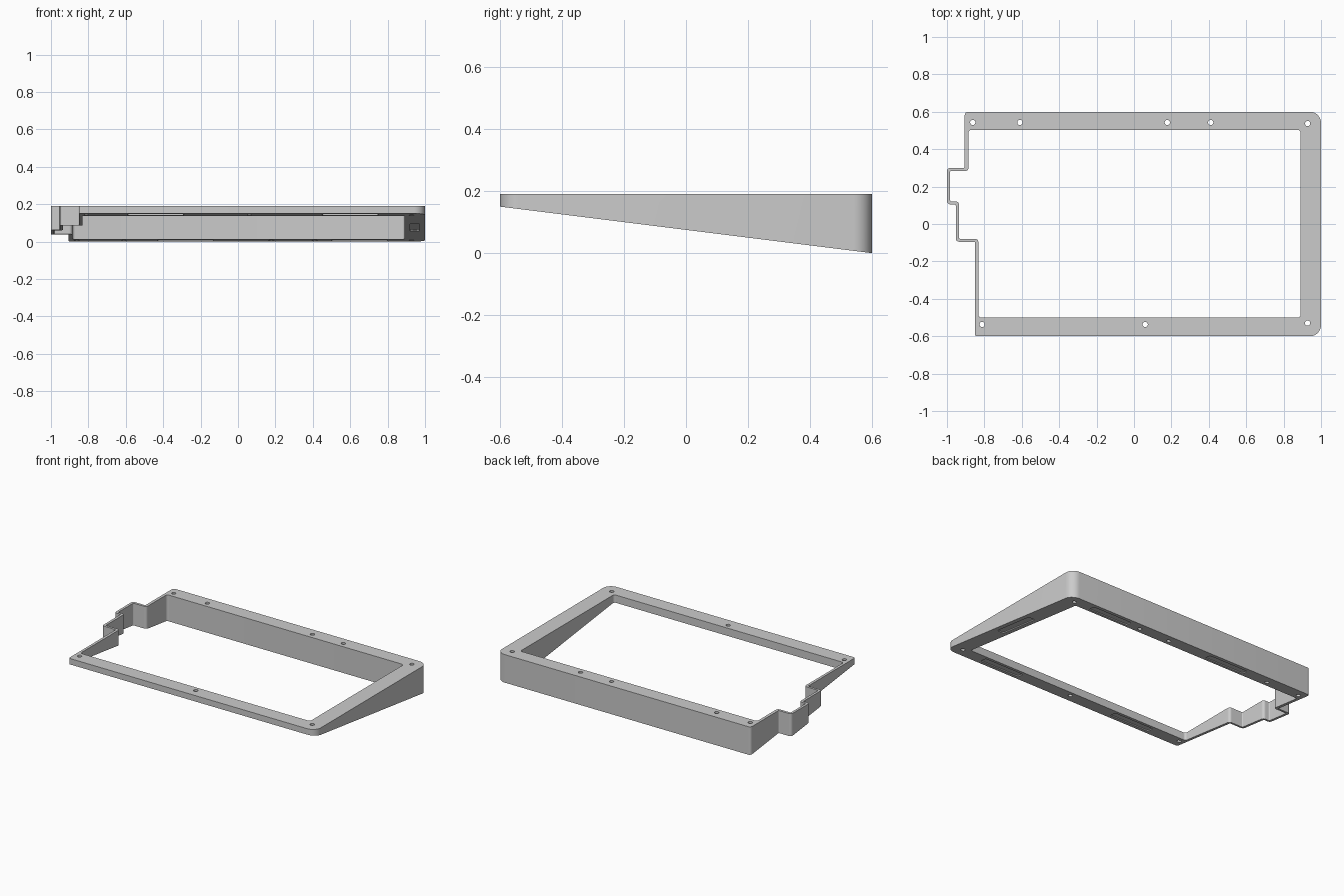
import bpy, bmesh, math
from mathutils import Vector

if "Cube" in bpy.data.objects:
    bpy.data.objects.remove(bpy.data.objects["Cube"])

TOP = 0.19


def slope(y):
    """Height of the slanted underside."""
    return 0.075 - 0.125 * y


def rounded(corners, steps=8):
    """Right-angled outline with a fillet radius per corner (x, y, r)."""
    pts = []
    n = len(corners)
    for i, (x, y, r) in enumerate(corners):
        p = Vector((x, y))
        a = (Vector(corners[i - 1][:2]) - p).normalized()
        b = (Vector(corners[(i + 1) % n][:2]) - p).normalized()
        c = p + r * (a + b)
        for k in range(steps + 1):
            t = math.pi / 2 * k / steps
            pts.append(c - r * (b * math.cos(t) + a * math.sin(t)))
    return pts


def circle(x, y, r, n=24):
    return [Vector((x + r * math.cos(2 * math.pi * k / n),
                    y + r * math.sin(2 * math.pi * k / n))) for k in range(n)]


def prism(name, loops, low, high):
    """Extrude nested outlines, with heights low(y) and high(y)."""
    cu = bpy.data.curves.new(name, 'CURVE')
    cu.dimensions, cu.fill_mode, cu.extrude = '2D', 'BOTH', 0.5
    for loop in loops:
        sp = cu.splines.new('POLY')
        sp.points.add(len(loop) - 1)
        for pt, v in zip(sp.points, loop):
            pt.co = (v.x, v.y, 0, 1)
        sp.use_cyclic_u = True
    tmp = bpy.data.objects.new(name + "_outline", cu)
    bpy.context.collection.objects.link(tmp)
    dg = bpy.context.evaluated_depsgraph_get()
    me = bpy.data.meshes.new_from_object(tmp.evaluated_get(dg))
    bpy.data.objects.remove(tmp)
    bm = bmesh.new()
    bm.from_mesh(me)
    bmesh.ops.remove_doubles(bm, verts=bm.verts, dist=1e-5)
    for v in bm.verts:
        v.co.z = high(v.co.y) if v.co.z > 0 else low(v.co.y)
    bmesh.ops.recalc_face_normals(bm, faces=bm.faces)
    bm.to_mesh(me)
    bm.free()
    me.materials.clear()
    ob = bpy.data.objects.new(name, me)
    bpy.context.collection.objects.link(ob)
    return ob


# Outer and inner outlines of the frame, stepped on the left side
outer = rounded([
    (-0.85, -0.6, 0.01), (1, -0.6, 0.06), (1, 0.6, 0.06), (-0.905, 0.6, 0.018),
    (-0.905, 0.3, 0.006), (-1, 0.3, 0.018), (-1, 0.105, 0.018),
    (-0.953, 0.105, 0.006), (-0.953, -0.095, 0.018), (-0.85, -0.095, 0.006)])
inner = rounded([
    (-0.832, -0.5, 0.015), (0.89, -0.5, 0.015), (0.89, 0.503, 0.015),
    (-0.885, 0.503, 0.015), (-0.885, 0.283, 0.018), (-0.983, 0.283, 0.006),
    (-0.983, 0.121, 0.006), (-0.936, 0.121, 0.018), (-0.936, -0.079, 0.006),
    (-0.832, -0.079, 0.018)])

# Screw holes
holes = [circle(x, y, 0.014) for x, y in [
    (-0.862, 0.543), (-0.61, 0.543), (0.178, 0.543), (0.41, 0.543),
    (0.928, 0.537), (-0.812, -0.537), (0.06, -0.537), (0.928, -0.53)]]

frame = prism("wedge_frame", [outer, inner] + holes, slope, lambda y: TOP)

# Shallow foot recesses in the slanted underside
slots = [(0.6, -0.548, 0.3, 0.05), (-0.44, -0.548, 0.3, 0.05),
         (0.65, 0.548, 0.3, 0.05), (-0.28, 0.548, 0.3, 0.05),
         (0.945, 0.0, 0.05, 0.3)]
for cx, cy, w, h in slots:
    box = rounded([(cx - w / 2, cy - h / 2, 0.012), (cx + w / 2, cy - h / 2, 0.012),
                   (cx + w / 2, cy + h / 2, 0.012), (cx - w / 2, cy + h / 2, 0.012)], 4)
    cutter = prism("recess_cutter", [box], lambda y: slope(y) - 0.05,
                   lambda y: slope(y) + 0.007)
    cutter.hide_render = True
    mod = frame.modifiers.new("recess", 'BOOLEAN')
    mod.operation, mod.solver, mod.object = 'DIFFERENCE', 'EXACT', cutter
    bpy.context.view_layer.objects.active = frame
    bpy.ops.object.modifier_apply(modifier=mod.name)
    bpy.data.objects.remove(cutter)

# Plain grey finish
grey = bpy.data.materials.new("light_grey")
grey.diffuse_color = (0.6, 0.6, 0.6, 1)
grey.use_nodes = True
grey.node_tree.nodes["Principled BSDF"].inputs["Base Color"].default_value = grey.diffuse_color
frame.data.materials.clear()
frame.data.materials.append(grey)

bpy.ops.object.select_all(action='DESELECT')
frame.select_set(True)
bpy.context.view_layer.objects.active = frame
bpy.ops.object.shade_smooth_by_angle(angle=math.radians(30))
